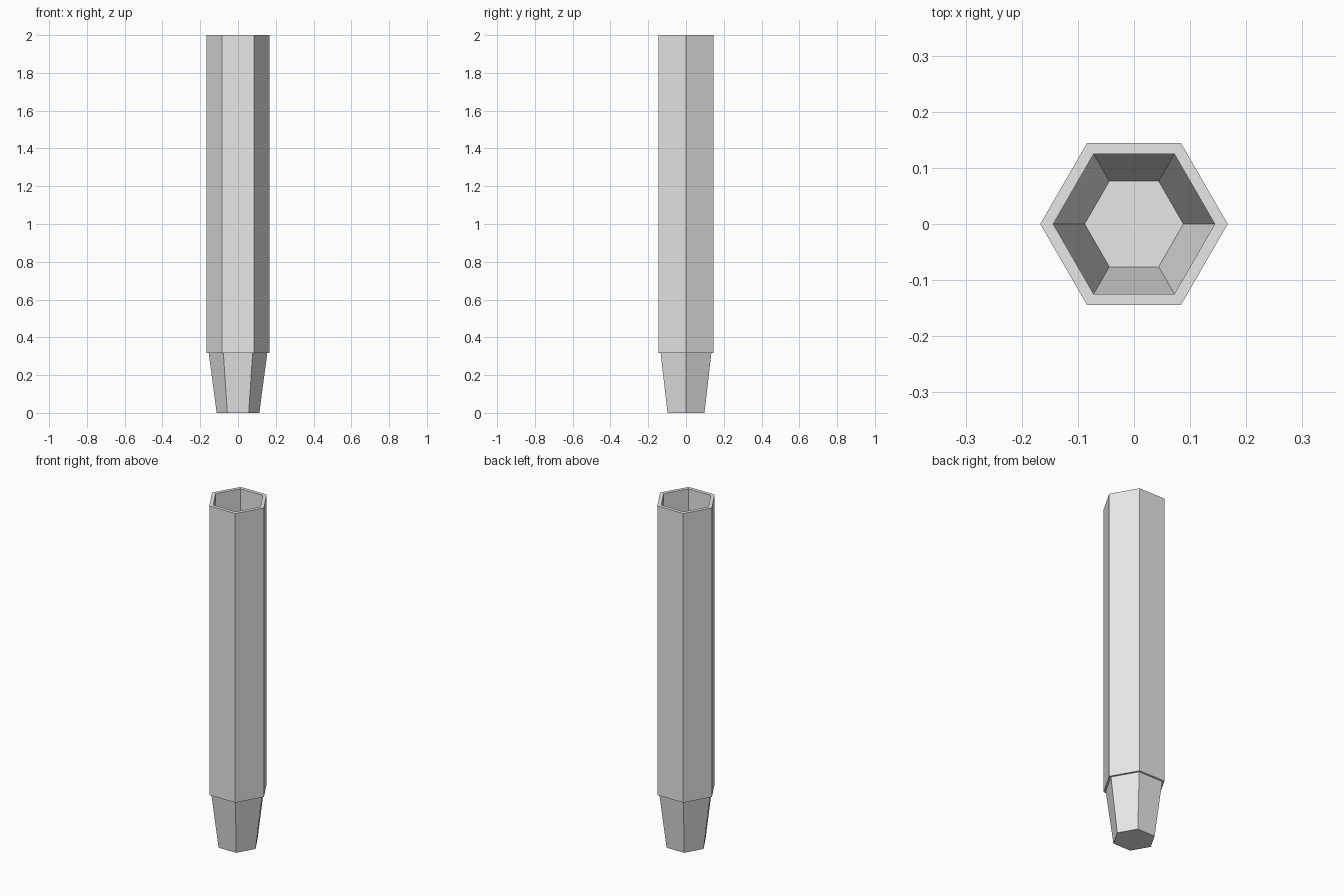
import bpy
import bmesh
from math import cos, sin, tau

SIDES = 6
JOINT_Z = 0.317

cube = bpy.data.objects.get("Cube")
if cube:
    bpy.data.objects.remove(cube, do_unlink=True)

grey = bpy.data.materials.new("light_grey")
grey.use_nodes = True
colour = (0.8, 0.8, 0.8, 1)
grey.diffuse_color = colour
grey.node_tree.nodes["Principled BSDF"].inputs["Base Color"].default_value = colour


def hex_lathe(name, profile, capped=False):
    """Sweep a (radius, height) profile round z with flat hexagonal sides."""
    bm = bmesh.new()
    rings = [[bm.verts.new((r * cos(tau * k / SIDES), r * sin(tau * k / SIDES), z))
              for k in range(SIDES)] for r, z in profile]
    for low, high in zip(rings, rings[1:]):
        for k in range(SIDES):
            n = (k + 1) % SIDES
            bm.faces.new((low[k], low[n], high[n], high[k]))
    if capped:
        bm.faces.new(rings[0][::-1])
        bm.faces.new(rings[-1])
    mesh = bpy.data.meshes.new(name)
    bm.to_mesh(mesh)
    bm.free()
    mesh.materials.append(grey)
    obj = bpy.data.objects.new(name, mesh)
    bpy.context.scene.collection.objects.link(obj)
    return obj


# Straight hollow barrel: bottom ledge, outer wall, rim, inner wall
hex_lathe("barrel", [(0.155, JOINT_Z), (0.167, JOINT_Z), (0.167, 2),
                     (0.144, 2), (0.144, JOINT_Z)])

# Tapered hollow tip with a closed base and an inner floor
hex_lathe("tapered_tip", [(0.113, 0), (0.155, JOINT_Z), (0.144, JOINT_Z),
                          (0.088, 0.03)], capped=True)
